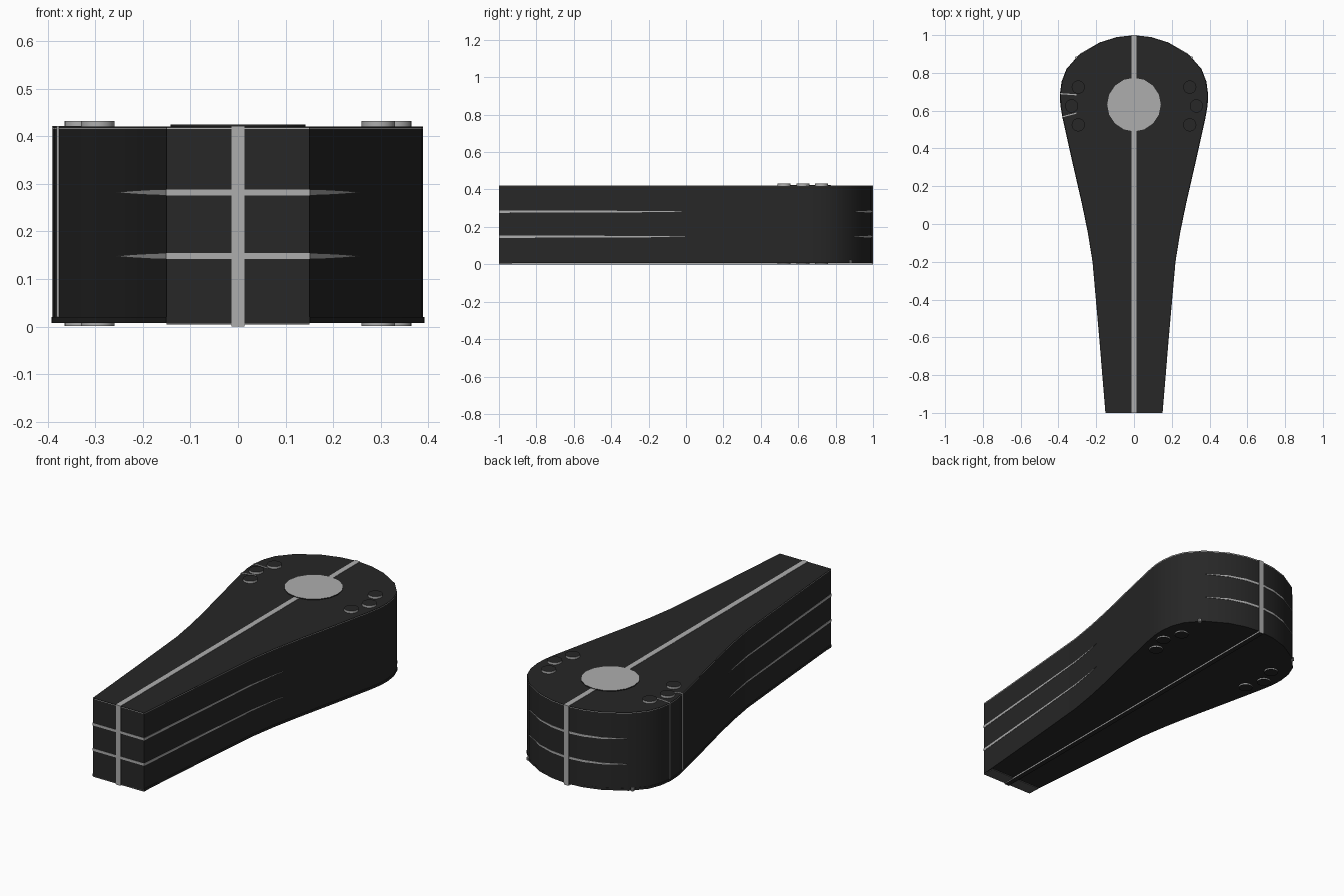
import bpy, bmesh
from math import radians
from mathutils import Vector

if "Cube" in bpy.data.objects:
    bpy.data.objects.remove(bpy.data.objects["Cube"])


def material(name, v):
    m = bpy.data.materials.new(name)
    m.diffuse_color = (v, v, v, 1)
    m.use_nodes = True
    m.node_tree.nodes["Principled BSDF"].inputs["Base Color"].default_value = m.diffuse_color
    return m


DARK = material("dark_shell", 0.02)
MID = material("dark_grey", 0.1)
LIGHT = material("light_grey", 0.42)

# Right half of the teardrop outline, narrow front to round back
HALF = [(0.15, -0.998), (0.183, -0.6), (0.218, -0.2), (0.242, -0.05), (0.272, 0.1),
        (0.322, 0.32), (0.375, 0.56), (0.387, 0.63), (0.389, 0.69), (0.38, 0.755),
        (0.355, 0.82), (0.29, 0.895), (0.18, 0.96), (0.09, 0.988), (0.0, 0.998)]
OUTLINE = HALF + [(-x, y) for x, y in HALF[-2::-1]]


def finish(name, bm, mats, smooth=False):
    bmesh.ops.recalc_face_normals(bm, faces=bm.faces[:])
    me = bpy.data.meshes.new(name)
    bm.to_mesh(me)
    bm.free()
    ob = bpy.data.objects.new(name, me)
    bpy.context.collection.objects.link(ob)
    for m in mats:
        me.materials.append(m)
    if smooth:
        bpy.ops.object.select_all(action='DESELECT')
        ob.select_set(True)
        bpy.context.view_layer.objects.active = ob
        bpy.ops.object.shade_smooth_by_angle(angle=radians(30))
    return ob


def slab(name, z0, z1, mat, grow=1.0):
    bm = bmesh.new()
    f = bm.faces.new([bm.verts.new((x * grow, y, z0)) for x, y in OUTLINE])
    r = bmesh.ops.extrude_face_region(bm, geom=[f], use_keep_orig=True)
    top = [v for v in r["geom"] if isinstance(v, bmesh.types.BMVert)]
    bmesh.ops.translate(bm, verts=top, vec=(0, 0, z1 - z0))
    return finish(name, bm, [mat], True)


def box(name, lo, hi, mat, under=None):
    bm = bmesh.new()
    bmesh.ops.create_cube(bm, size=1)
    lo, hi = Vector(lo), Vector(hi)
    for v in bm.verts:
        v.co = Vector([(lo[i] + hi[i]) / 2 + v.co[i] * (hi[i] - lo[i]) for i in range(3)])
    bm.normal_update()
    if under:
        for f in bm.faces:
            f.material_index = int(f.normal.z < -0.5)
    return finish(name, bm, [mat, under or mat])


def disc(name, x, y, z0, z1, r, side, cap, sides=16):
    bm = bmesh.new()
    bmesh.ops.create_cone(bm, cap_ends=True, segments=sides, radius1=r, radius2=r, depth=z1 - z0)
    bmesh.ops.translate(bm, verts=bm.verts[:], vec=(x, y, (z0 + z1) / 2))
    bm.normal_update()
    for f in bm.faces:
        f.material_index = int(abs(f.normal.z) > 0.5)
    return finish(name, bm, [side, cap], True)


def ribbon(name, path, z):
    # path rows: x, y, half height; a thin band lying on the side wall
    bm = bmesh.new()
    rows = []
    for x, y, h in path:
        n = 0.0015
        ox = x + (n if x > 0 else -n)
        oy = y + (n if y > 0.85 else -n if y < -0.99 else 0)
        rows.append([bm.verts.new(p) for p in ((ox, oy, z - h), (ox, oy, z + h),
                                               (x * 0.97, y * 0.99, z + h), (x * 0.97, y * 0.99, z - h))])
    for a, b in zip(rows, rows[1:]):
        for i in range(4):
            j = (i + 1) % 4
            bm.faces.new((a[i], b[i], b[j], a[j]))
    bm.faces.new(rows[0])
    bm.faces.new(rows[-1])
    return finish(name, bm, [LIGHT])


# Main shell, its light top seam, top cover and base plate
slab("body_shell", 0.015, 0.415, DARK)
slab("top_seam", 0.415, 0.4175, LIGHT)
slab("top_cover", 0.4175, 0.42, DARK)
slab("base_plate", 0.008, 0.02, DARK, 1.008)

# Light band running around the whole centre line
box("centre_band", (-0.014, -1, 0), (0.014, 1, 0.4215), LIGHT, DARK)

# Pad under the narrow end
box("front_pad", (-0.15, -0.998, 0.004), (0.15, -0.93, 0.012), MID)

# Large round button
disc("round_button", 0, 0.632, 0.41, 0.4245, 0.142, DARK, LIGHT, 16)

# Tapered grooves around the front and back walls
front_half = [(0.15, -0.998, 0.0065), (0.183, -0.6, 0.0055), (0.218, -0.2, 0.0035),
              (0.242, -0.05, 0.0015), (0.255, 0.01, 0.0004)]
back_half = [(0.285, 0.9, 0.0008), (0.18, 0.96, 0.004), (0.09, 0.988, 0.0055), (0.003, 0.998, 0.006)]
for k, z in enumerate((0.148, 0.282)):
    mirror = [(-x, y, h) for x, y, h in front_half]
    ribbon(f"front_groove_{k}", mirror[::-1] + front_half, z)
    mirror = [(-x, y, h) for x, y, h in back_half]
    ribbon(f"back_groove_{k}", back_half + mirror[::-1], z)

# Screw caps on top and feet below, plus tiny studs, on both sides
for s, side in ((-1, "left"), (1, "right")):
    for k, (x, y) in enumerate(((0.295, 0.525), (0.33, 0.625), (0.295, 0.725))):
        disc(f"{side}_cap_{k}", s * x, y, 0.41, 0.432, 0.035, LIGHT, DARK, 20)
        disc(f"{side}_foot_{k}", s * x, y, 0.001, 0.015, 0.035, LIGHT, DARK, 20)
    disc(f"{side}_stud", s * 0.305, 0.88, 0.006, 0.022, 0.008, LIGHT, LIGHT, 8)

# Thin slits framing the side door
for k, (x0, y0, x1, y1) in enumerate(((-0.391, 0.69, -0.305, 0.684), (-0.381, 0.567, -0.305, 0.587))):
    bm = bmesh.new()
    t = 0.003
    f = bm.faces.new([bm.verts.new(p) for p in ((x0, y0 - t, 0.02), (x1, y1 - t, 0.02),
                                                (x1, y1 + t, 0.02), (x0, y0 + t, 0.02))])
    r = bmesh.ops.extrude_face_region(bm, geom=[f], use_keep_orig=True)
    bmesh.ops.translate(bm, verts=[v for v in r["geom"] if isinstance(v, bmesh.types.BMVert)],
                        vec=(0, 0, 0.401))
    finish(f"door_slit_{k}", bm, [LIGHT])
